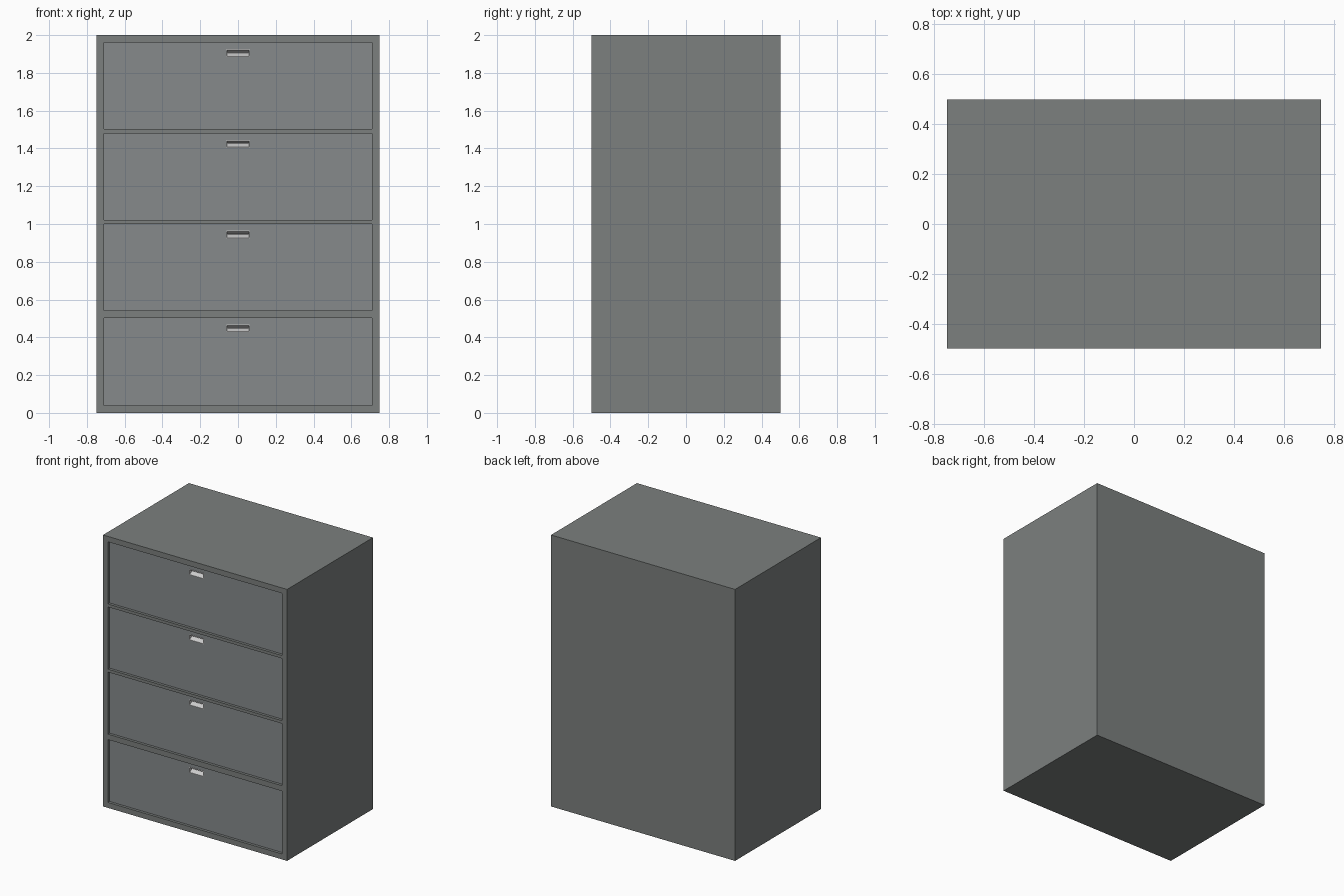
import bpy, bmesh

if "Cube" in bpy.data.objects:
    bpy.data.objects.remove(bpy.data.objects["Cube"])

W, D, H = 1.5, 1.0, 2.0
FRONT = -D / 2
RECESS = 0.02                      # drawer fronts sit behind the frame
OPENING_W = 1.42
DRAWERS = [(0.04, 0.503), (0.543, 1.0), (1.022, 1.48), (1.502, 1.96)]


def material(name, rgb):
    m = bpy.data.materials.new(name)
    m.diffuse_color = (*rgb, 1)
    m.use_nodes = True
    m.node_tree.nodes["Principled BSDF"].inputs["Base Color"].default_value = m.diffuse_color
    return m


def add_mesh(name, bm, mat=None):
    bmesh.ops.recalc_face_normals(bm, faces=bm.faces)
    me = bpy.data.meshes.new(name)
    bm.to_mesh(me)
    bm.free()
    ob = bpy.data.objects.new(name, me)
    bpy.context.collection.objects.link(ob)
    if mat:
        me.materials.append(mat)
    return ob


def box(name, x, y, z, mat=None):
    bm = bmesh.new()
    bmesh.ops.create_cube(bm, size=1)
    for v in bm.verts:
        v.co = [lo + (c + 0.5) * (hi - lo) for c, (lo, hi) in zip(v.co, (x, y, z))]
    return add_mesh(name, bm, mat)


def prism(name, profile, half_w, mat=None):
    """Extrude a closed (y, z) profile across x."""
    bm = bmesh.new()
    face = bm.faces.new([bm.verts.new((-half_w, y, z)) for y, z in profile])
    ext = bmesh.ops.extrude_face_region(bm, geom=[face])
    moved = [g for g in ext["geom"] if isinstance(g, bmesh.types.BMVert)]
    bmesh.ops.translate(bm, verts=moved, vec=(2 * half_w, 0, 0))
    return add_mesh(name, bm, mat)


def cut(target, cutter):
    cutter.hide_render = True
    mod = target.modifiers.new("cut", 'BOOLEAN')
    mod.operation, mod.solver, mod.object = 'DIFFERENCE', 'EXACT', cutter
    bpy.context.view_layer.objects.active = target
    bpy.ops.object.modifier_apply(modifier=mod.name)
    bpy.data.objects.remove(cutter)


body_mat = material("body_grey", (0.20, 0.215, 0.21))
drawer_mat = material("drawer_grey", (0.24, 0.255, 0.26))
handle_mat = material("handle_light_grey", (0.62, 0.62, 0.62))

# Cabinet body with four shallow drawer openings
body = box("cabinet_body", (-W / 2, W / 2), (FRONT, D / 2), (0, H), body_mat)
half = OPENING_W / 2
face_y = FRONT + RECESS
for z0, z1 in DRAWERS:
    cut(body, box("opening_cutter", (-half, half), (FRONT - 0.1, FRONT + 0.1), (z0, z1)))

for i, (z0, z1) in enumerate(DRAWERS, 1):
    # Drawer front with a slot for the pull
    zc = z1 - 0.055
    front = box(f"drawer_front_{i}", (-half, half), (face_y, FRONT + 0.1), (z0, z1), drawer_mat)
    cut(front, box("slot_cutter", (-0.06, 0.06), (face_y - 0.1, face_y + 0.045),
                   (zc - 0.021, zc + 0.021)))

    # Recessed pull: block with a V-shaped finger groove, closed at both ends
    pull = box(f"recessed_pull_{i}", (-0.06, 0.06), (face_y - 0.002, face_y + 0.045),
               (zc - 0.021, zc + 0.021), handle_mat)
    y = face_y - 0.01
    cut(pull, prism("groove_cutter", [(y, zc + 0.018), (y + 0.04, zc + 0.003),
                                      (y + 0.04, zc), (face_y - 0.002, zc - 0.018),
                                      (y, zc - 0.018)], 0.057))
